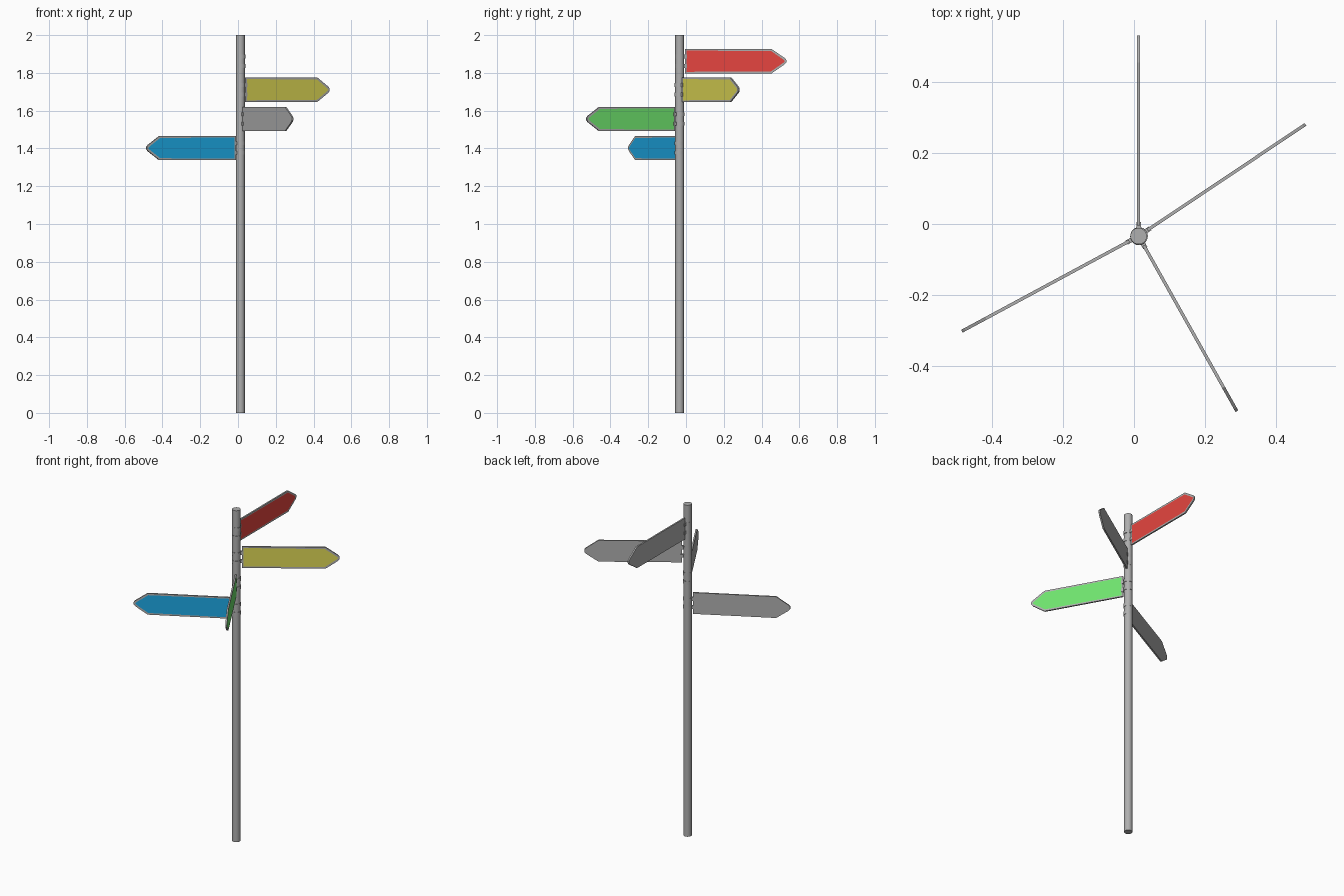
import bpy
import bmesh
from math import radians
from mathutils import Matrix, Vector

cube = bpy.data.objects.get("Cube")
if cube:
    bpy.data.objects.remove(cube, do_unlink=True)

POLE = Vector((0.013, -0.034, 0))
POLE_R = 0.023


def material(name, rgb):
    m = bpy.data.materials.new(name)
    m.use_nodes = True
    m.diffuse_color = (*rgb, 1)
    m.node_tree.nodes["Principled BSDF"].inputs["Base Color"].default_value = (*rgb, 1)
    return m


grey = material("grey metal", (0.43, 0.43, 0.43))


def finish(name, bm, mats, matrix):
    mesh = bpy.data.meshes.new(name)
    bm.to_mesh(mesh)
    bm.free()
    for m in mats:
        mesh.materials.append(m)
    obj = bpy.data.objects.new(name, mesh)
    bpy.context.collection.objects.link(obj)
    obj.matrix_world = matrix
    return obj


def cylinder(name, radius, height, matrix):
    bm = bmesh.new()
    bmesh.ops.create_cone(bm, cap_ends=True, segments=24, radius1=radius,
                          radius2=radius, depth=height)
    for f in bm.faces:
        f.smooth = abs(f.normal.z) < 0.5
    for e in bm.edges:
        e.smooth = e.calc_face_angle(0) < radians(40)
    return finish(name, bm, [grey], matrix)


def sign(name, z, angle, side, colour):
    frame = Matrix.Translation(POLE + Vector((0, 0, z))) @ Matrix.Rotation(radians(angle), 4, "Z")
    # Arrow board: local x points outward, the painted side faces local y * side
    upper = [(0.03, 0.064), (0.488, 0.064), (0.556, 0.017), (0.565, 0.007)]
    outline = upper + [(x, -h) for x, h in reversed(upper)]
    bm = bmesh.new()
    board = bm.faces.new([bm.verts.new((x, -0.0045, h)) for x, h in outline])
    ext = bmesh.ops.extrude_face_region(bm, geom=[board])
    moved = [v for v in ext["geom"] if isinstance(v, bmesh.types.BMVert)]
    bmesh.ops.translate(bm, vec=(0, 0.009, 0), verts=moved)
    bmesh.ops.recalc_face_normals(bm, faces=bm.faces)
    # Painted panel inside a grey rim
    front = max(bm.faces, key=lambda f: f.normal.y * side)
    bmesh.ops.inset_region(bm, faces=[front], thickness=0.011, depth=0)
    front.material_index = 1
    finish(name + "_sign", bm, [grey, colour], frame)

    # Two clamps: a band round the pole and a tab gripping the board
    for part, dz in (("upper", 0.025), ("lower", -0.025)):
        cylinder(f"{name}_{part}_band", POLE_R + 0.0015, 0.02,
                 frame @ Matrix.Translation((0, 0.0015 * side, dz)))
        bm = bmesh.new()
        bmesh.ops.create_cube(bm, size=1)
        bmesh.ops.scale(bm, vec=(0.02, 0.013, 0.02), verts=bm.verts)
        bmesh.ops.translate(bm, vec=(0.029, 0, dz), verts=bm.verts)
        finish(f"{name}_{part}_tab", bm, [grey], frame)


cylinder("pole", POLE_R, 2, Matrix.Translation(POLE + Vector((0, 0, 1))))

for name, z, angle, side, rgb in (
    ("red", 1.862, 90, -1, (0.79, 0.06, 0.05)),
    ("yellow", 1.711, 33.8, -1, (0.73, 0.68, 0.09)),
    ("green", 1.556, -60.7, 1, (0.16, 0.77, 0.155)),
    ("blue", 1.402, 208.3, 1, (0.012, 0.39, 0.77)),
):
    sign(name, z, angle, side, material(name + " paint", rgb))
